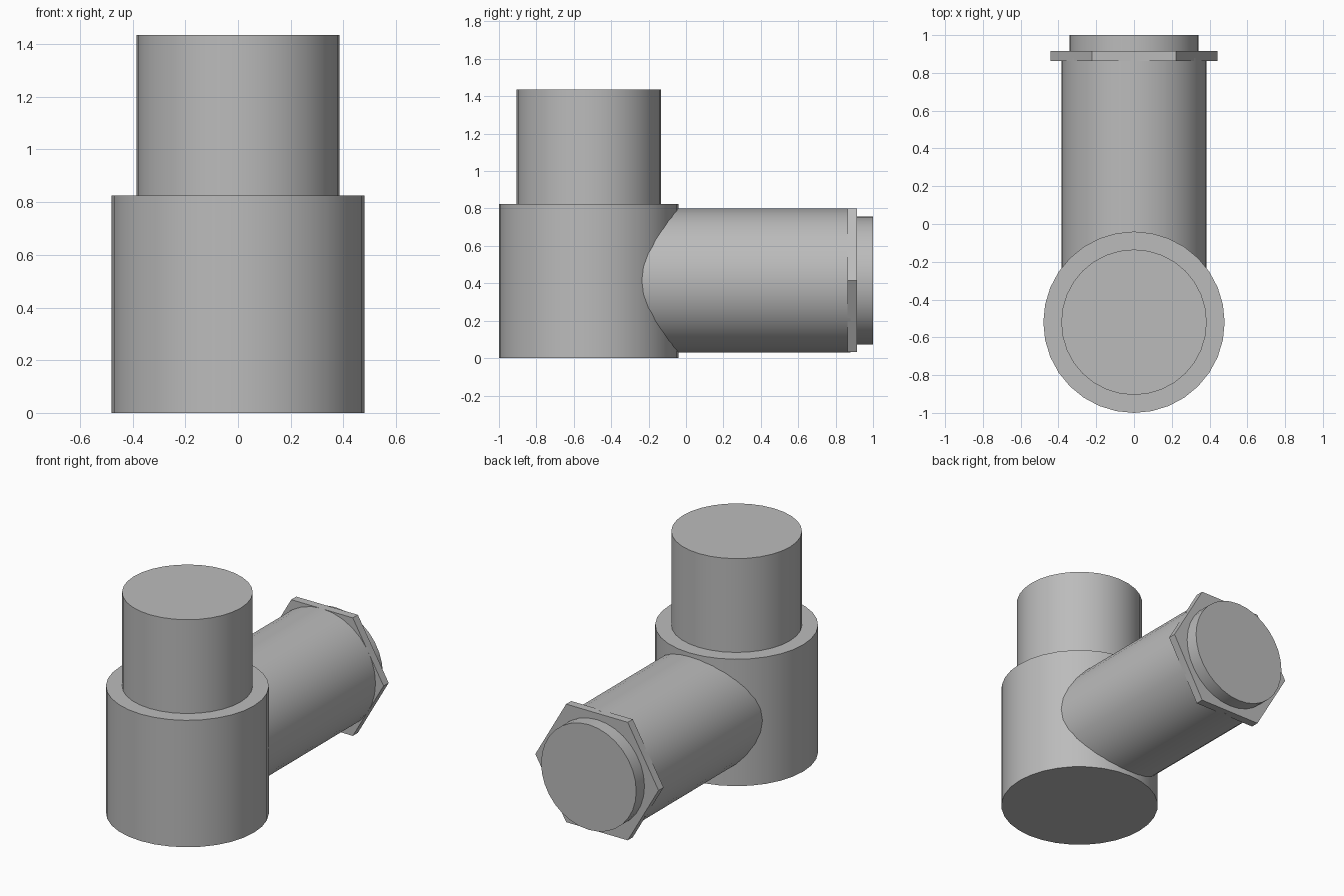
import bpy, bmesh
from math import cos, sin, pi, radians
from mathutils import Vector, Matrix

if "Cube" in bpy.data.objects:
    bpy.data.objects.remove(bpy.data.objects["Cube"], do_unlink=True)

grey = bpy.data.materials.new("plain grey")
grey.use_nodes = True
colour = (0.5, 0.5, 0.5, 1)
grey.diffuse_color = colour
grey.node_tree.nodes["Principled BSDF"].inputs["Base Color"].default_value = colour

UPRIGHT = Matrix.Identity(3)
BACKWARD = Matrix.Rotation(radians(-90), 3, "X")  # local z points to +y


def prism(name, start, length, radius, sides=32, turn=UPRIGHT, smooth=True):
    """Capped prism extruded from start, first corner on the x axis."""
    bm = bmesh.new()
    ring = [bm.verts.new((radius * cos(2 * pi * i / sides),
                          radius * sin(2 * pi * i / sides), 0))
            for i in range(sides)]
    base = bm.faces.new(ring)
    extruded = bmesh.ops.extrude_face_region(bm, geom=[base], use_keep_orig=True)
    tops = [v for v in extruded["geom"] if isinstance(v, bmesh.types.BMVert)]
    bmesh.ops.translate(bm, verts=tops, vec=(0, 0, length))
    bmesh.ops.transform(bm, matrix=turn.to_4x4(), verts=bm.verts)
    bmesh.ops.recalc_face_normals(bm, faces=bm.faces)
    mesh = bpy.data.meshes.new(name)
    bm.to_mesh(mesh)
    bm.free()
    mesh.materials.append(grey)
    obj = bpy.data.objects.new(name, mesh)
    obj.location = Vector(start)
    bpy.context.collection.objects.link(obj)
    if smooth:
        bpy.ops.object.select_all(action="DESELECT")
        obj.select_set(True)
        bpy.context.view_layer.objects.active = obj
        bpy.ops.object.shade_smooth_by_angle(angle=radians(30))
    return obj


# Upright body and the narrower neck above it
BODY_Y, PIPE_Z = -0.52, 0.415
prism("main_body", (0, BODY_Y, 0), 0.825, 0.48)
prism("upper_neck", (0, BODY_Y, 0.825), 0.61, 0.385)

# Side branch with its hexagonal collar and round end cap
prism("side_pipe", (0, BODY_Y, PIPE_Z), 1.40, 0.385, turn=BACKWARD)
prism("hex_collar", (0, 0.863, PIPE_Z), 0.052, 0.443, sides=6,
      turn=BACKWARD, smooth=False)
prism("end_cap", (0, 0.9, PIPE_Z), 0.1, 0.342, turn=BACKWARD)
